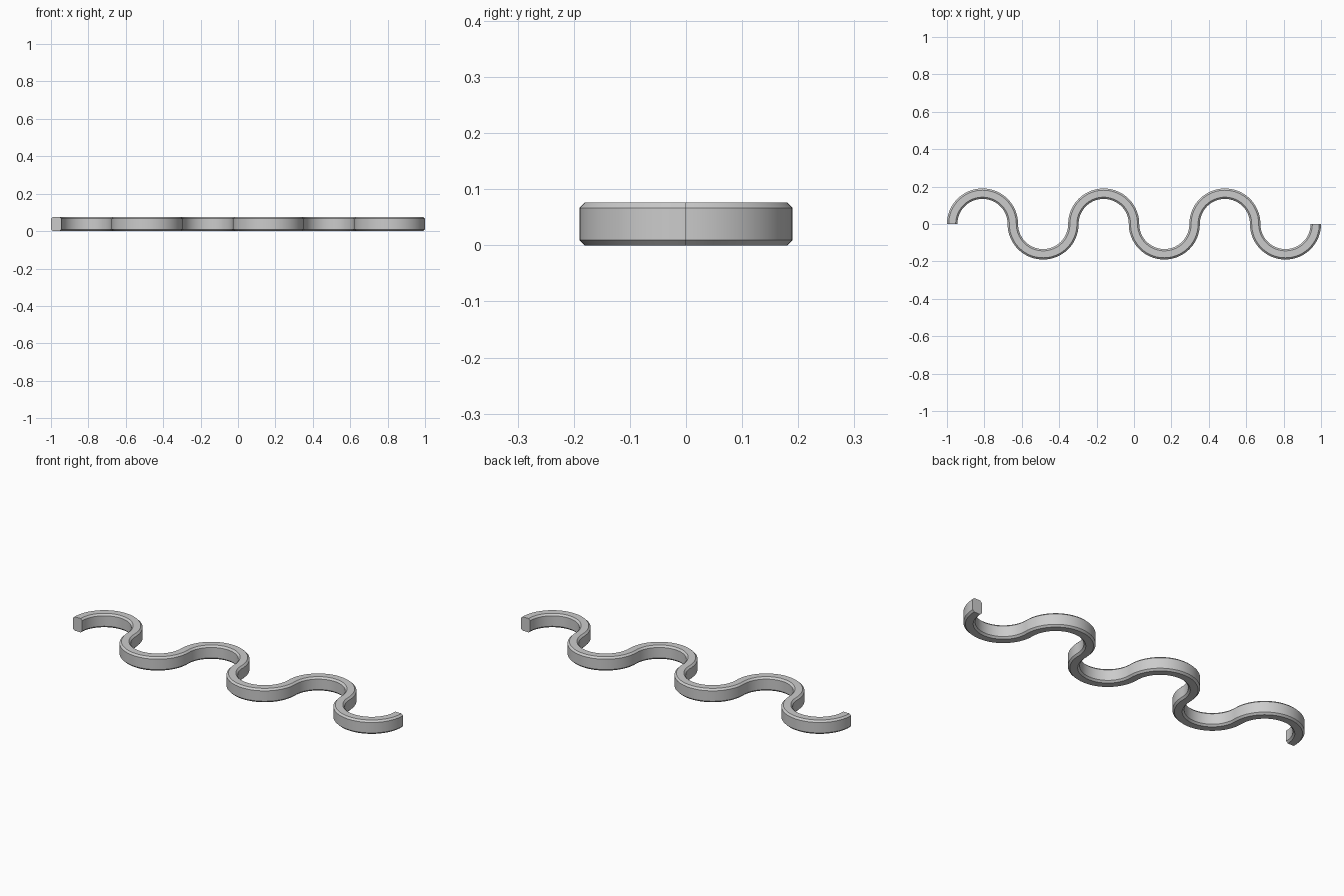
import bpy, bmesh
from math import sin, cos, pi, radians

if "Cube" in bpy.data.objects:
    bpy.data.objects.remove(bpy.data.objects["Cube"])

R, W, H, C = 0.162, 0.056, 0.076, 0.0095   # arc radius, bar width, height, chamfer
ARCS, SEG = 6, 40

# Chamfered bar cross-section: (sideways offset, height)
h = W / 2
profile = [(-h + C, 0), (h - C, 0), (h, C), (h, H - C),
           (h - C, H), (-h + C, H), (-h, H - C), (-h, C)]

# Centre line of alternating half circles: (centre x, angle, bulge direction)
path = []
for i in range(ARCS):
    cx = (2 * i - ARCS + 1) * R
    side = 1 if i % 2 == 0 else -1
    for k in range(0 if i == 0 else 1, SEG + 1):
        path.append((cx, pi * (1 - k / SEG), side))

# Sweep the section along the path
bm = bmesh.new()
rings = []
for cx, a, side in path:
    ring = []
    for off, z in profile:
        r = R + off * side
        ring.append(bm.verts.new((cx + r * cos(a), side * r * sin(a), z)))
    rings.append(ring)
n = len(profile)
for r0, r1 in zip(rings, rings[1:]):
    for j in range(n):
        bm.faces.new((r0[j], r0[(j + 1) % n], r1[(j + 1) % n], r1[j]))

# Flat end caps
bm.faces.new(rings[0])
bm.faces.new(rings[-1])
bmesh.ops.recalc_face_normals(bm, faces=bm.faces)

mesh = bpy.data.meshes.new("wavy_bar")
bm.to_mesh(mesh)
bm.free()
bar = bpy.data.objects.new("wavy_bar", mesh)
bpy.context.collection.objects.link(bar)
bpy.context.view_layer.objects.active = bar
bar.select_set(True)
bpy.ops.object.shade_smooth_by_angle(angle=radians(30))
